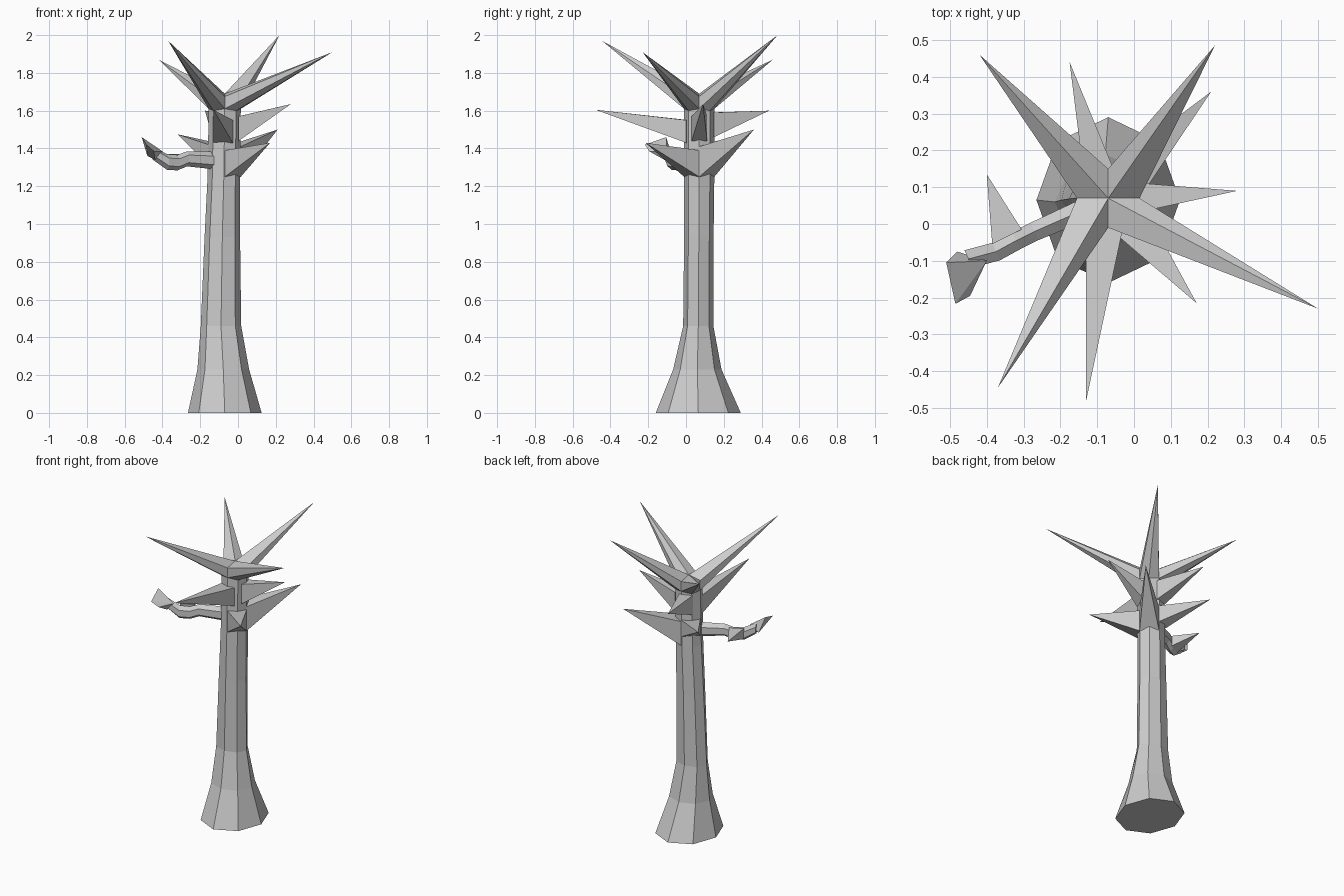
import bpy, bmesh
from math import cos, sin, pi, radians
from mathutils import Vector

if "Cube" in bpy.data.objects:
    bpy.data.objects.remove(bpy.data.objects["Cube"])


def finish(name, bm):
    bmesh.ops.recalc_face_normals(bm, faces=bm.faces)
    me = bpy.data.meshes.new(name)
    bm.to_mesh(me)
    bm.free()
    ob = bpy.data.objects.new(name, me)
    bpy.context.collection.objects.link(ob)
    return ob


def loft(name, rings):
    """Skin a list of point rings and cap both ends."""
    bm = bmesh.new()
    vs = [[bm.verts.new(p) for p in r] for r in rings]
    n = len(vs[0])
    for a, b in zip(vs, vs[1:]):
        for i in range(n):
            j = (i + 1) % n
            bm.faces.new((a[i], a[j], b[j], b[i]))
    bm.faces.new(vs[0][::-1])
    bm.faces.new(vs[-1])
    return finish(name, bm)


def hull(name, pts):
    bm = bmesh.new()
    for p in pts:
        bm.verts.new(p)
    res = bmesh.ops.convex_hull(bm, input=bm.verts)
    loose = [v for v in bm.verts if not v.link_faces]
    bmesh.ops.delete(bm, geom=loose, context='VERTS')
    return finish(name, bm)


def trunk_pt(deg, z):
    a = radians(deg)
    return (-0.07 + 0.085 * cos(a), 0.07 + 0.08 * sin(a), z)


# Trunk: flared eight-sided column (z, centre x, centre y, radius x, radius y)
trunk = [(0, -.07, .065, .195, .225), (.23, -.078, .06, .137, .128),
         (.46, -.09, .065, .107, .08), (.93, -.083, .068, .094, .078),
         (1.25, -.075, .07, .086, .08), (1.63, -.07, .07, .085, .08)]
loft("trunk", [[(cx + rx * cos(i * pi / 4), cy + ry * sin(i * pi / 4), z)
                for i in range(8)] for z, cx, cy, rx, ry in trunk])

# Crown: four large spikes meeting at the trunk top
crown = [(0, (.22, .485, 2.0)), (90, (-.42, .46, 1.87)),
         (180, (-.37, -.445, 1.97)), (270, (.5, -.23, 1.91))]
for start, tip in crown:
    base = [trunk_pt(start + d, z) for d in (0, 90) for z in (1.61, 1.675)]
    base += [trunk_pt(start + 45, 1.60), (-.07, .07, 1.69)]
    hull("crown_spike", base + [tip])

# Side spikes growing from trunk faces (start angle, end angle, z low, z high, tip)
side = [(270, 360, 1.25, 1.39, (.17, -.215, 1.43)),
        (0, 90, 1.25, 1.41, (.21, .36, 1.5)),
        (90, 180, 1.31, 1.42, (-.32, .33, 1.475)),
        (-30, 32, 1.44, 1.57, (.28, .09, 1.635)),
        (225, 300, 1.43, 1.55, (-.13, -.48, 1.605)),
        (80, 140, 1.46, 1.59, (-.175, .44, 1.6))]
for a0, a1, z0, z1, tip in side:
    hull("side_spike", [trunk_pt(a, z) for a in (a0, a1) for z in (z0, z1)] + [tip])

# Branch: six-sided bent limb (centre point, half width, half height)
path = [((-.11, .05, 1.335), .035, .047), ((-.27, -.02, 1.345), .03, .04),
        ((-.32, -.045, 1.325), .03, .041), ((-.375, -.075, 1.328), .03, .042),
        ((-.45, -.095, 1.375), .03, .035)]
across = Vector((.4, -.9, 0)).normalized()
loft("branch", [[Vector(c) + across * w * cos(i * pi / 3 + pi / 6)
                 + Vector((0, 0, h * sin(i * pi / 3 + pi / 6))) for i in range(6)]
                for c, w, h in path])

# Branch end: broken stub turned forward
hull("branch_stub", [(-.51, -.105, 1.46), (-.485, -.217, 1.42), (-.445, -.195, 1.385),
                     (-.40, -.10, 1.385), (-.48, -.075, 1.36), (-.44, -.115, 1.34)])

# Thorn on the back of the branch
hull("branch_thorn", [(-.385, -.055, 1.30), (-.385, -.055, 1.37),
                      (-.305, -.015, 1.30), (-.305, -.015, 1.37), (-.40, .135, 1.36)])
